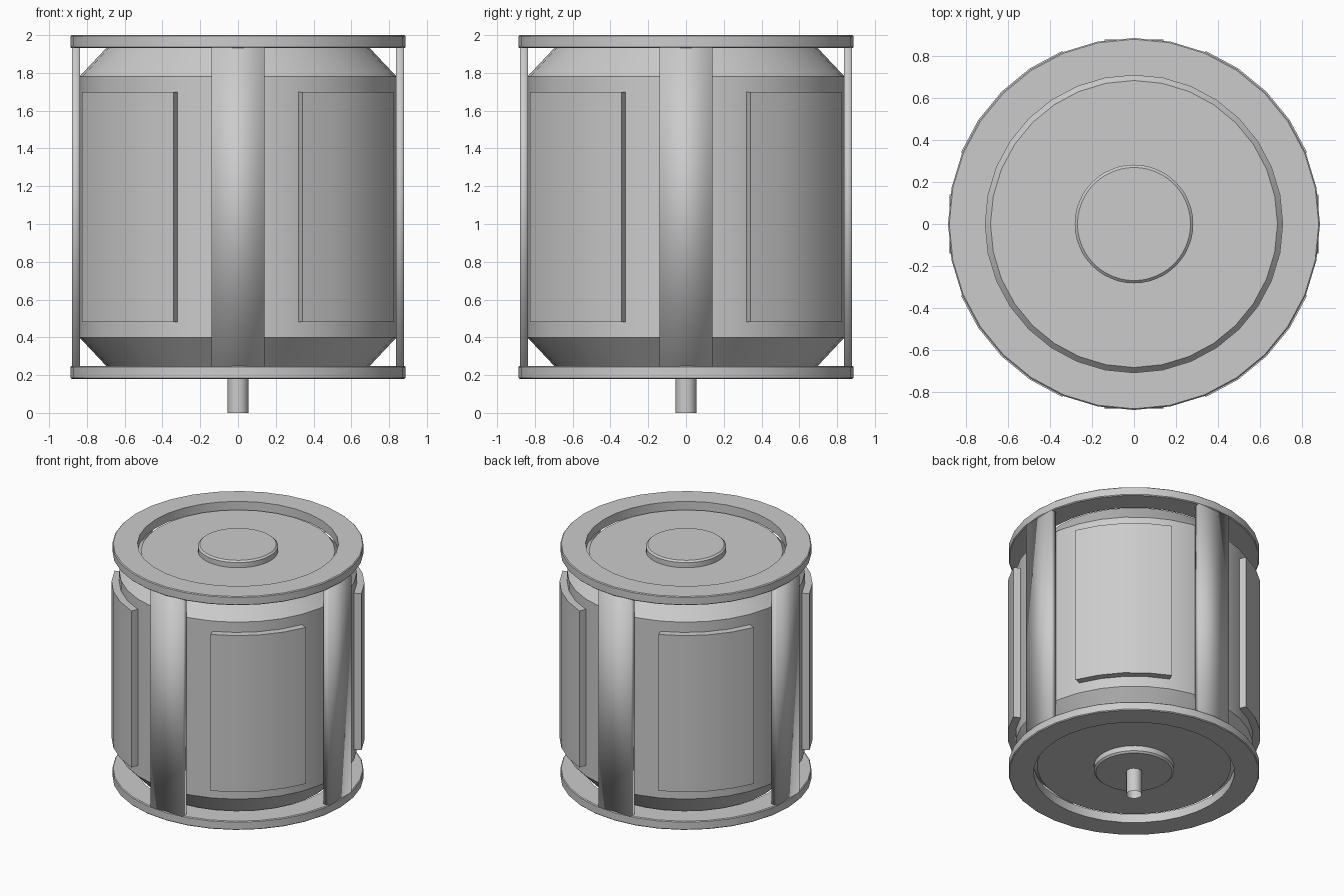
import bpy, bmesh
from math import sin, cos, pi, radians

if "Cube" in bpy.data.objects:
    bpy.data.objects.remove(bpy.data.objects["Cube"])

MID = 1.09   # mirror plane height: bottom parts mirror the top ones


def finish(name, bm, angle=30):
    bmesh.ops.recalc_face_normals(bm, faces=bm.faces)
    me = bpy.data.meshes.new(name)
    bm.to_mesh(me)
    bm.free()
    ob = bpy.data.objects.new(name, me)
    bpy.context.collection.objects.link(ob)
    bpy.ops.object.select_all(action='DESELECT')
    ob.select_set(True)
    bpy.context.view_layer.objects.active = ob
    bpy.ops.object.shade_smooth_by_angle(angle=radians(angle))
    return ob


def lathe(name, profile, n=32, closed=False, caps=True):
    """Revolve (radius, z) points about z; closed loops make rings."""
    bm = bmesh.new()
    rows = [[bm.verts.new((r * cos(2 * pi * i / n), r * sin(2 * pi * i / n), z))
             for i in range(n)] for r, z in profile]
    pairs = list(zip(rows, rows[1:])) + ([(rows[-1], rows[0])] if closed else [])
    for a, b in pairs:
        for i in range(n):
            j = (i + 1) % n
            bm.faces.new((a[i], a[j], b[j], b[i]))
    if caps and not closed:
        bm.faces.new(rows[0])
        bm.faces.new(rows[-1])
    return finish(name, bm)


def flip(profile):
    return [(r, 2 * MID - z) for r, z in profile]


# Drum with chamfered ends
lathe("drum_body", [(0.685, 0.235), (0.84, 0.40), (0.84, 1.78), (0.685, 1.945)])

# End rings and centre bosses
ring = [(0.71, 1.932), (0.882, 1.932), (0.888, 1.938), (0.888, 1.994),
        (0.882, 2.0), (0.71, 2.0)]
boss = [(0.283, 1.94), (0.283, 1.985), (0.27, 1.997)]
for side, prep in (("top", list), ("bottom", flip)):
    lathe(side + "_ring", prep(ring), closed=True)
    lathe(side + "_boss", prep(boss), n=48)

# Open pin under the drum
lathe("bottom_pin", [(0.055, 0.0), (0.055, 0.19)], n=24, caps=False)

# Four flat bars joining the rings, soft shaded
for k, side in enumerate(("right", "back", "left", "front")):
    a = k * pi / 2
    bm = bmesh.new()
    bmesh.ops.create_cube(bm, size=1)
    for v in bm.verts:
        x, y, z = v.co
        r, t = 0.858 + 0.044 * x, 0.28 * y
        v.co = (r * cos(a) - t * sin(a), r * sin(a) + t * cos(a), MID + 1.69 * z)
    finish(side + "_bar", bm, 180)

# Four curved panels between the bars
for k in range(4):
    bm = bmesh.new()
    loops = []
    for i in range(5):
        a = k * pi / 2 + radians(22.5 + 11.25 * i)
        loops.append([bm.verts.new((r * cos(a), r * sin(a), z)) for r, z in
                      ((0.83, 0.48), (0.894, 0.48), (0.894, 1.70), (0.83, 1.70))])
    for p, q in zip(loops, loops[1:]):
        for i in range(4):
            j = (i + 1) % 4
            bm.faces.new((p[i], p[j], q[j], q[i]))
    bm.faces.new(loops[0])
    bm.faces.new(loops[-1])
    finish("side_panel_%d" % (k + 1), bm)
